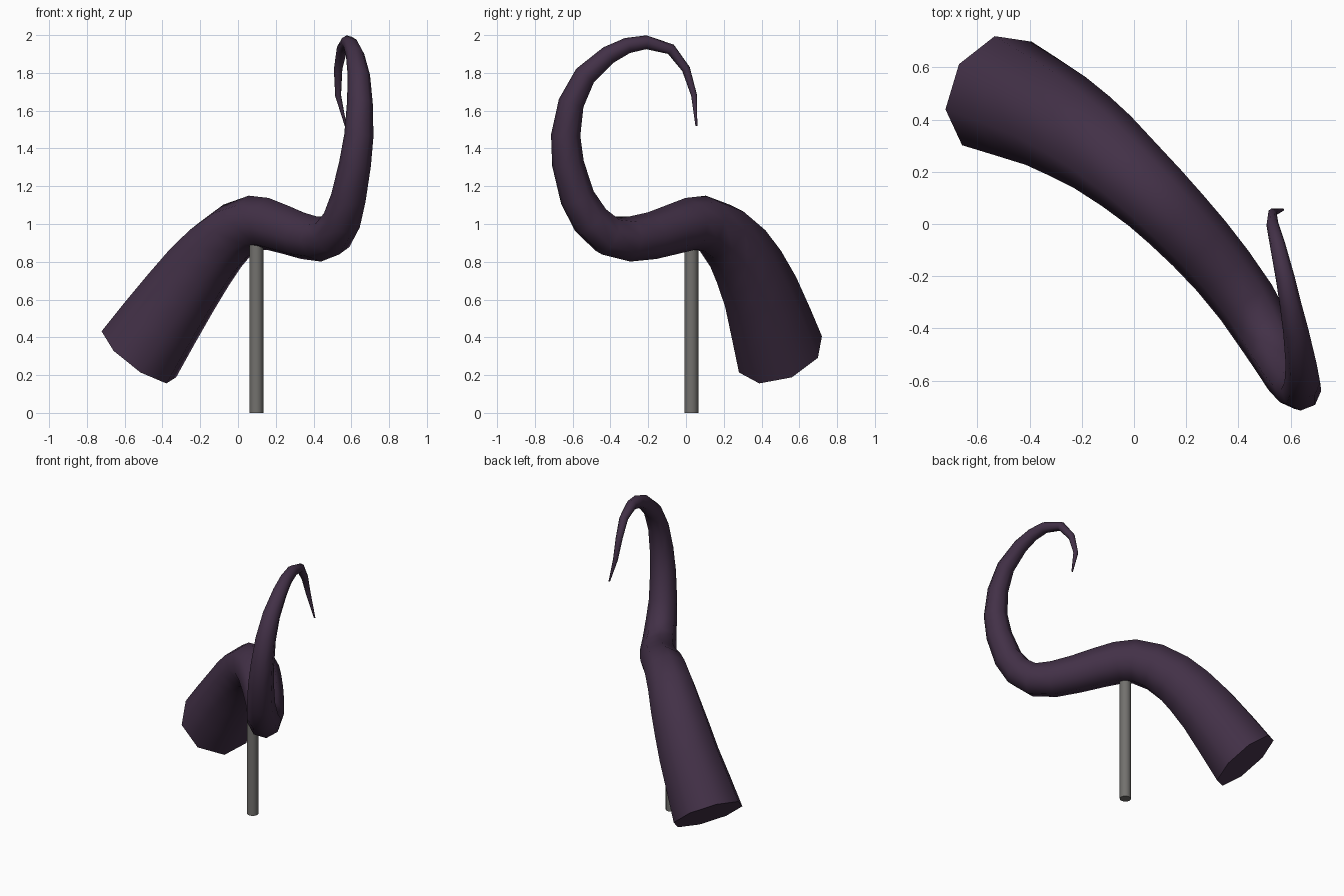
import bpy, bmesh, math
from mathutils import Vector

if "Cube" in bpy.data.objects:
    bpy.data.objects.remove(bpy.data.objects["Cube"])


def material(name, col):
    m = bpy.data.materials.new(name)
    m.diffuse_color = (*col, 1)
    m.use_nodes = True
    m.node_tree.nodes["Principled BSDF"].inputs["Base Color"].default_value = m.diffuse_color
    return m


def finish(bm, name, mat):
    bmesh.ops.recalc_face_normals(bm, faces=bm.faces)
    me = bpy.data.meshes.new(name)
    bm.to_mesh(me)
    bm.free()
    me.materials.append(mat)
    ob = bpy.data.objects.new(name, me)
    bpy.context.collection.objects.link(ob)
    bpy.context.view_layer.objects.active = ob
    ob.select_set(True)
    bpy.ops.object.shade_smooth_by_angle(angle=math.radians(55))
    ob.select_set(False)
    return ob


purple = material("dark purple", (0.055, 0.030, 0.063))
grey = material("mid grey", (0.17, 0.165, 0.155))

# Tentacle centre line: x, y, z, radius
path = [
    (-.525, .50, .31, .235), (-.415, .45, .475, .218), (-.30, .395, .64, .20),
    (-.205, .335, .77, .186), (-.12, .275, .87, .172), (-.02, .19, .96, .156),
    (.08, .10, 1.005, .144), (.16, .02, 1.0, .137), (.25, -.075, .97, .13),
    (.34, -.18, .938, .123), (.43, -.30, .92, .117), (.50, -.415, .94, .109),
    (.55, -.505, 1.02, .10), (.585, -.575, 1.14, .091), (.62, -.625, 1.32, .083),
    (.64, -.637, 1.47, .076), (.645, -.608, 1.64, .067), (.64, -.535, 1.785, .058),
    (.62, -.41, 1.895, .048), (.60, -.31, 1.945, .041), (.58, -.21, 1.962, .036),
    (.55, -.08, 1.925, .029), (.53, 0, 1.82, .023), (.53, .043, 1.68, .016),
    (.57, .055, 1.52, .005)]
SIDES = 8
pts = [Vector(p[:3]) for p in path]

# Tentacle: octagonal rings swept along the path without twist
bm = bmesh.new()
ref = Vector((-.195, -.06, .12))
rings = []
for i, (c, p) in enumerate(zip(pts, path)):
    a = (c - pts[i - 1]).normalized() if i else None
    b = (pts[i + 1] - c).normalized() if i < len(pts) - 1 else None
    t = ((a or b) + (b or a)).normalized()
    if i == 0:
        t = Vector((.565, -.31, .76)).normalized()
    ref = (ref - t * ref.dot(t)).normalized()
    side = t.cross(ref)
    r = p[3] * 1.02
    rings.append([bm.verts.new(c + r * (ref * math.cos(k * math.tau / SIDES)
                                        + side * math.sin(k * math.tau / SIDES)))
                  for k in range(SIDES)])
for lo, hi in zip(rings, rings[1:]):
    for k in range(SIDES):
        n = (k + 1) % SIDES
        bm.faces.new((lo[k], lo[n], hi[n], hi[k]))
bm.faces.new(rings[0][::-1])
bm.faces.new(rings[-1])
finish(bm, "tentacle", purple)

# Support rod
bm = bmesh.new()
bmesh.ops.create_cone(bm, cap_ends=True, segments=12, radius1=.037, radius2=.037, depth=.92)
bmesh.ops.translate(bm, verts=bm.verts, vec=(.097, .028, .46))
finish(bm, "support_rod", grey)
